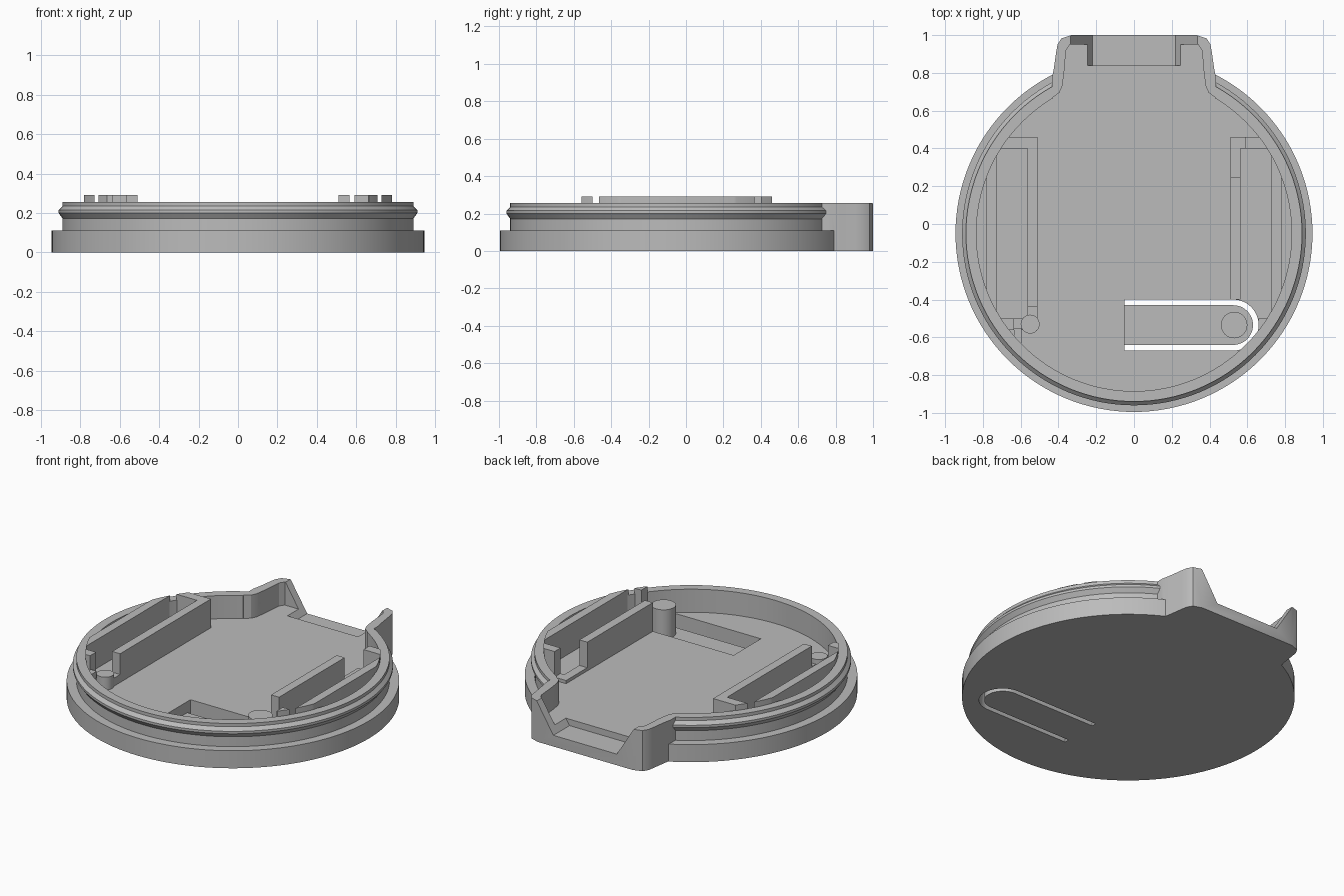
import bpy, bmesh, math

cube = bpy.data.objects.get("Cube")
if cube:
    bpy.data.objects.remove(cube, do_unlink=True)

CY = -0.05        # centre of the round body
FLOOR = 0.11      # inside floor height
RIM = 0.255       # top of the lip
TOP = 0.29        # top of the rails

grey = bpy.data.materials.new("plain_grey")
grey.use_nodes = True
colour = (0.5, 0.5, 0.5, 1)
grey.diffuse_color = colour
grey.node_tree.nodes["Principled BSDF"].inputs["Base Color"].default_value = colour


def add(name, bm):
    bmesh.ops.recalc_face_normals(bm, faces=bm.faces)
    mesh = bpy.data.meshes.new(name)
    bm.to_mesh(mesh)
    bm.free()
    mesh.materials.append(grey)
    ob = bpy.data.objects.new(name, mesh)
    bpy.context.collection.objects.link(ob)
    return ob


def prism(name, outline, low, high, axis="z"):
    """Extrude an outline along z, or an x-z outline along y."""
    bm = bmesh.new()
    put = (lambda a, b, h: (a, b, h)) if axis == "z" else (lambda a, b, h: (a, h, b))
    rings = [[bm.verts.new(put(a, b, h)) for a, b in outline] for h in (low, high)]
    for ring in rings:
        bm.faces.new(ring)
    n = len(outline)
    for i in range(n):
        j = (i + 1) % n
        bm.faces.new((rings[0][i], rings[0][j], rings[1][j], rings[1][i]))
    return add(name, bm)


def box(name, x0, x1, y0, y1, z0, z1):
    return prism(name, [(x0, y0), (x1, y0), (x1, y1), (x0, y1)], z0, z1)


def arc(cx, cy, r, start, end, n):
    return [(cx + r * math.cos(math.radians(start + (end - start) * i / n)),
             cy + r * math.sin(math.radians(start + (end - start) * i / n))) for i in range(n + 1)]


def disc(name, cx, cy, r, low, high, n=128):
    return prism(name, arc(cx, cy, r, 0, 360, n)[:-1], low, high)


def lathe(name, profile, n=128):
    bm = bmesh.new()
    rings = [[bm.verts.new((x, y, z)) for x, y in arc(0, CY, r, 0, 360, n)[:-1]] for r, z in profile]
    for a, b in zip(rings, rings[1:]):
        for i in range(n):
            j = (i + 1) % n
            bm.faces.new((a[i], a[j], b[j], b[i]))
    bm.faces.new(rings[0])
    bm.faces.new(rings[-1])
    return add(name, bm)


def combine(ob, tool, operation="DIFFERENCE"):
    mod = ob.modifiers.new("combine", "BOOLEAN")
    mod.object, mod.operation, mod.solver = tool, operation, "EXACT"
    bpy.context.view_layer.objects.active = ob
    bpy.ops.object.modifier_apply(modifier=mod.name)
    bpy.data.objects.remove(tool, do_unlink=True)


def mirrored(half):
    return half + [(-x, y) for x, y in reversed(half)]


def tongue(name, x0, r, low, high):
    """Straight strip with a round end."""
    return prism(name, [(x0, -0.535 - r)] + arc(0.525, -0.535, r, -90, 90, 24) + [(x0, -0.535 + r)], low, high)


# Round cap with a snap bead around the lip
body = lathe("cap_body", [(0.945, 0), (0.945, FLOOR), (0.89, FLOOR), (0.89, 0.172), (0.91, 0.2),
                          (0.91, 0.215), (0.89, 0.235), (0.89, RIM)])

# Rear tab, hollowed together with the body
combine(body, prism("tab", mirrored([(0.435, 0.6), (0.435, 0.77), (0.425, 0.82), (0.412, 0.91), (0.405, 0.95),
                                     (0.385, 0.982), (0.33, 1.0)]), 0, RIM), "UNION")
combine(body, disc("cavity", 0, CY, 0.835, FLOOR, 0.5))
combine(body, prism("tab_cavity", mirrored([(0.43, 0.55), (0.43, 0.67), (0.395, 0.695), (0.38, 0.73), (0.37, 0.8),
                                            (0.36, 0.92), (0.34, 0.95)]), FLOOR, 0.5))

# Sloped notch in the back of the tab
combine(body, prism("notch", mirrored([(0.22, 0.07), (0.345, 0.27)]), 0.84, 1.1, "y"))

# Spring arm with a push pin, in its own slot
combine(body, tongue("slot", -0.05, 0.135, -0.1, 0.13))
tongue("spring_arm", -0.07, 0.105, 0, 0.04)
disc("push_pin", 0.53, -0.535, 0.07, 0.03, 0.22, 32)


def rail(name, side, cuts):
    """Raised frame with an open pocket, trimmed to the round inside wall."""
    def side_box(label, x0, x1, y0, y1, z0, z1):
        xs = sorted((side * x0, side * x1))
        return box(label, xs[0], xs[1], y0, y1, z0, z1)
    ob = side_box(name, 0.51, 0.78, -0.56, 0.46, 0.1, TOP)
    combine(ob, side_box("pocket", 0.565, 0.727, -0.5, 0.4, 0.05, 0.5))
    for cut in cuts:
        combine(ob, side_box("cut", *cut))
    combine(ob, disc("trim", 0, CY, 0.838, 0, 1), "INTERSECT")


rail("right_holder_rail", -1, [(0.5, 0.635, -0.6, -0.44, 0.16, 0.5)])
rail("left_holder_rail", 1, [(0.5, 0.59, 0.25, 0.5, 0.13, 0.5),
                             (0.5, 0.66, -0.6, -0.4, 0, 0.5)])

# Small wire guides at the front of the holder
disc("wire_guide", -0.55, -0.53, 0.05, 0.1, 0.19, 24)
box("wire_stop", -0.635, -0.595, -0.63, -0.55, 0.1, 0.2)

# Smooth the round surfaces, keep the edges crisp
for ob in bpy.context.collection.objects:
    if ob.type == "MESH":
        bpy.ops.object.select_all(action="DESELECT")
        ob.select_set(True)
        bpy.context.view_layer.objects.active = ob
        bpy.ops.object.shade_smooth_by_angle(angle=math.radians(25))
